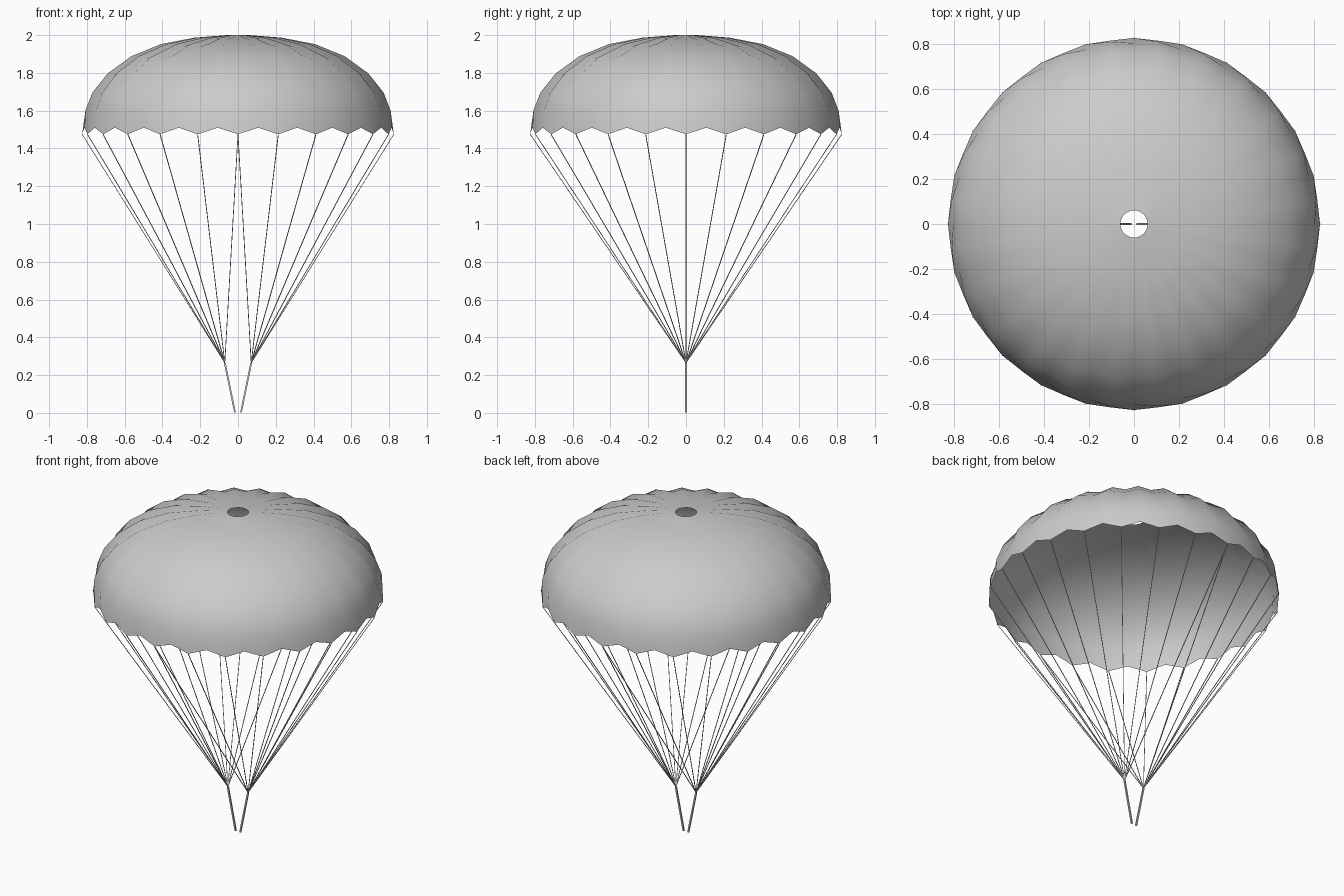
import bpy, bmesh, math
from mathutils import Vector

if "Cube" in bpy.data.objects:
    bpy.data.objects.remove(bpy.data.objects["Cube"])

GORES = 24
RIM_R, RIM_Z = 0.825, 1.475
RISER_TOP = Vector((0.07, 0, 0.265))
RISER_FOOT = Vector((0.016, 0, 0.003))

# profile along the middle of a gore: radius, height, depth of the seam below it
PROFILE = [(0.06, 2.0, 0.0), (0.235, 1.986, 0.008), (0.412, 1.952, 0.014),
           (0.57, 1.888, 0.018), (0.695, 1.798, 0.02), (0.777, 1.697, 0.02),
           (0.815, 1.6, 0.014)]


def finish(bm, name, smooth):
    me = bpy.data.meshes.new(name)
    bm.to_mesh(me)
    bm.free()
    ob = bpy.data.objects.new(name, me)
    bpy.context.collection.objects.link(ob)
    for p in me.polygons:
        p.use_smooth = smooth
    return ob


def rod(bm, a, b, radius, sides):
    d = b - a
    q = d.to_track_quat('Z', 'Y')
    rings = []
    for end in (a, b):
        ring = []
        for k in range(sides):
            t = math.tau * (k + 0.5) / sides
            ring.append(bm.verts.new(end + q @ Vector((radius * math.cos(t), radius * math.sin(t), 0))))
        rings.append(ring)
    for k in range(sides):
        n = (k + 1) % sides
        bm.faces.new((rings[0][k], rings[0][n], rings[1][n], rings[1][k]))
    bm.faces.new(rings[0][::-1])
    bm.faces.new(rings[1])


# canopy: even columns are seams, odd columns are the bulging gore middles
bm = bmesh.new()
cols = []
for i in range(GORES * 2):
    t = math.tau * i / (GORES * 2)
    seam = i % 2 == 0
    pts = []
    for j, (r, z, d) in enumerate(PROFILE):
        if seam and d:
            r0, z0, _ = PROFILE[j - 1]
            r1, z1, _ = PROFILE[min(j + 1, len(PROFILE) - 1)]
            n = Vector((z0 - z1, r1 - r0)).normalized()
            r, z = r - n.x * d, z - n.y * d
        pts.append((r, z))
    pts.append((RIM_R, RIM_Z) if seam else (0.82, 1.51))
    cols.append([bm.verts.new((r * math.cos(t), r * math.sin(t), z)) for r, z in pts])
for i, a in enumerate(cols):
    b = cols[(i + 1) % len(cols)]
    for j in range(len(a) - 1):
        bm.faces.new((a[j], a[j + 1], b[j + 1], b[j]))
finish(bm, "canopy", True)

# suspension lines, gathered to the riser on their own side
bm = bmesh.new()
for i in range(GORES):
    t = math.tau * i / GORES
    tip = Vector((RIM_R * math.cos(t), RIM_R * math.sin(t), RIM_Z))
    for side in (-1, 1):
        if tip.x * side > -0.01:
            rod(bm, Vector((RISER_TOP.x * side, 0, RISER_TOP.z)), tip, 0.0025, 4)
finish(bm, "suspension_lines", False)

# risers
for side, name in ((-1, "left_riser"), (1, "right_riser")):
    bm = bmesh.new()
    m = Vector((side, 1, 1))
    rod(bm, RISER_FOOT * m, RISER_TOP * m, 0.0065, 4)
    finish(bm, name, False)
